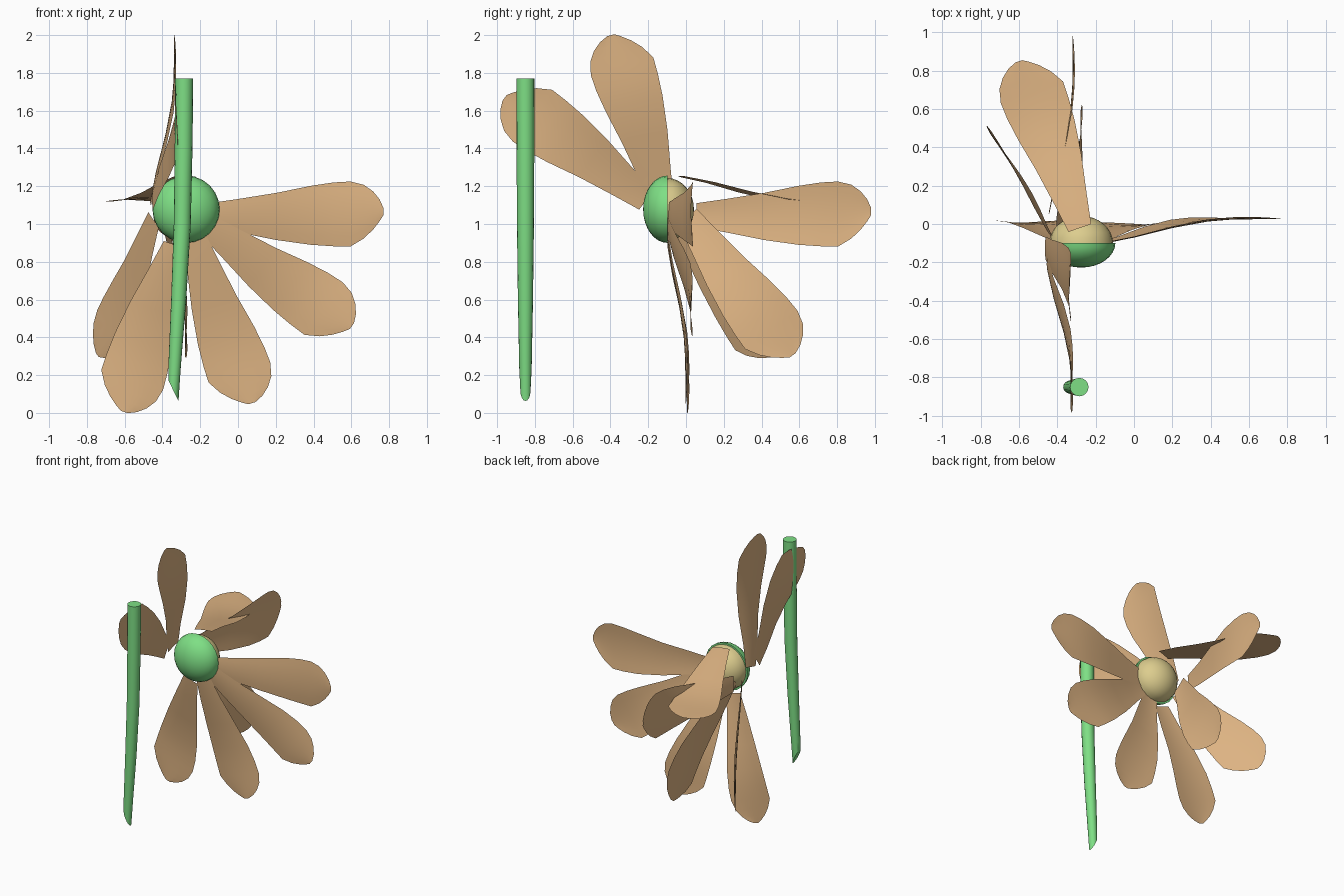
import bpy, bmesh, math
from mathutils import Vector

if "Cube" in bpy.data.objects:
    bpy.data.objects.remove(bpy.data.objects["Cube"])


def material(name, rgb):
    m = bpy.data.materials.new(name)
    m.diffuse_color = (*rgb, 1)
    m.use_nodes = True
    m.node_tree.nodes["Principled BSDF"].inputs["Base Color"].default_value = m.diffuse_color
    return m


TAN = material("petal_tan", (0.73, 0.455, 0.227))
GREEN = material("leaf_green", (0.21, 0.74, 0.235))
YELLOW = material("seed_yellow", (0.72, 0.61, 0.27))


def finish(name, bm, mat, angle=40):
    bmesh.ops.recalc_face_normals(bm, faces=bm.faces[:])
    me = bpy.data.meshes.new(name)
    bm.to_mesh(me)
    bm.free()
    ob = bpy.data.objects.new(name, me)
    bpy.context.collection.objects.link(ob)
    me.materials.append(mat)
    bpy.ops.object.select_all(action='DESELECT')
    ob.select_set(True)
    bpy.context.view_layer.objects.active = ob
    bpy.ops.object.shade_smooth_by_angle(angle=math.radians(angle))
    return ob


def loft(bm, rings, closed=True):
    """Skin neighbouring rows of points with quads."""
    rows = [[bm.verts.new(p) for p in ring] for ring in rings]
    for a, b in zip(rows, rows[1:]):
        n = len(a)
        for i in range(n if closed else n - 1):
            j = (i + 1) % n
            bm.faces.new((a[i], a[j], b[j], b[i]))
    return rows


# Petal profile: distance from flower centre, upper edge, lower edge, backward bend
PROFILE = [
    (0.12, 0.045, -0.08, -0.005), (0.28, 0.068, -0.11, 0.025),
    (0.48, 0.10, -0.15, 0.075), (0.66, 0.137, -0.175, 0.108),
    (0.78, 0.155, -0.183, 0.118), (0.87, 0.16, -0.184, 0.12),
    (0.94, 0.143, -0.142, 0.12), (0.99, 0.108, -0.095, 0.12),
    (1.025, 0.065, -0.05, 0.12), (1.045, 0.02, -0.018, 0.12),
]


def petal(name, centre, u, v, w, degrees, bend=1.0):
    """Bent blade lying in the u-v plane, turned by degrees, bending along w."""
    c, u, v, w = Vector(centre), Vector(u), Vector(v), Vector(w)
    a = math.radians(degrees)
    along = u * math.cos(a) + v * math.sin(a)
    across = v * math.cos(a) - u * math.sin(a)
    rows = []
    for r, hi, lo, off in PROFILE:
        row = []
        for k in range(7):
            s = k / 6
            cup = 0.012 * (2 * s - 1) ** 2 * (hi - lo) / 0.34
            row.append(c + along * r + across * (lo + (hi - lo) * s)
                       + w * (off * bend + cup))
        rows.append(row)
    bm = bmesh.new()
    loft(bm, rows, closed=False)
    finish(name, bm, TAN, 60)


X, Y, Z, DOWN = (1, 0, 0), (0, 1, 0), (0, 0, 1), (0, 0, -1)

# Petals still attached around the head
for i, (dx, dz, bend) in enumerate([(0, 0, 1), (0.032, 0.008, 0.98),
                                    (0.025, -0.02, 0.76), (-0.005, -0.066, 0.84)]):
    petal(f"attached_petal_{i + 1}", (-0.275 + dx, -0.095, 1.065 + dz),
          X, Z, Y, -36 * i, bend)

# Loose petals standing in side-facing planes
for i, (c, deg) in enumerate([((-0.44, -0.065, 1.065), 0),
                              ((-0.40, -0.05, 1.15), -54),
                              ((-0.46, -0.11, 0.995), 106),
                              ((-0.45, -0.125, 1.04), 143)]):
    petal(f"side_petal_{i + 1}", c, Y, Z, X, deg)

# Loose petal lying level, and one swung out to the rear left
petal("level_petal", (-0.26, -0.14, 1.25), X, Y, DOWN, 109)
petal("rear_left_petal", (-0.415, -0.09, 1.13), (-0.56, 0.83, 0), Z,
      (0.83, 0.56, 0), -52, 0.3)


def dome(name, centre, radius, depth, mat, segments=24, steps=8):
    """Flattened half ball with a flat back, depth signed along y."""
    cx, cy, cz = centre
    rings = []
    for k in range(steps):
        a = math.pi / 2 * k / steps
        r = radius * math.cos(a)
        rings.append([(cx + r * math.cos(t), cy + depth * math.sin(a),
                       cz + r * math.sin(t))
                      for t in (2 * math.pi * i / segments for i in range(segments))])
    bm = bmesh.new()
    rows = loft(bm, rings)
    tip = bm.verts.new((cx, cy + depth, cz))
    for i in range(segments):
        bm.faces.new((rows[-1][i], rows[-1][(i + 1) % segments], tip))
    bm.faces.new(rows[0])
    finish(name, bm, mat)


# Flower head: green cup in front, yellow seed disc behind
dome("green_cup", (-0.275, -0.098, 1.078), 0.178, -0.129, GREEN)
dome("seed_disc", (-0.275, -0.098, 1.078), 0.165, 0.14, YELLOW)

# Detached stem, tapering down to a slanted cut
STEM = [(-0.285, 1.77, 0.048, 0), (-0.288, 1.4, 0.047, 0),
        (-0.295, 1.0, 0.045, 0), (-0.314, 0.6, 0.04, 0),
        (-0.336, 0.24, 0.033, 0), (-0.342, 0.118, 0.027, 0.055)]
bm = bmesh.new()
rows = loft(bm, [[(x + r * math.cos(t), -0.85 + r * math.sin(t),
                   z - slant * math.cos(t))
                  for t in (2 * math.pi * i / 16 for i in range(16))]
                 for x, z, r, slant in STEM])
bm.faces.new(rows[0])
bm.faces.new(rows[-1])
finish("stem", bm, GREEN)
